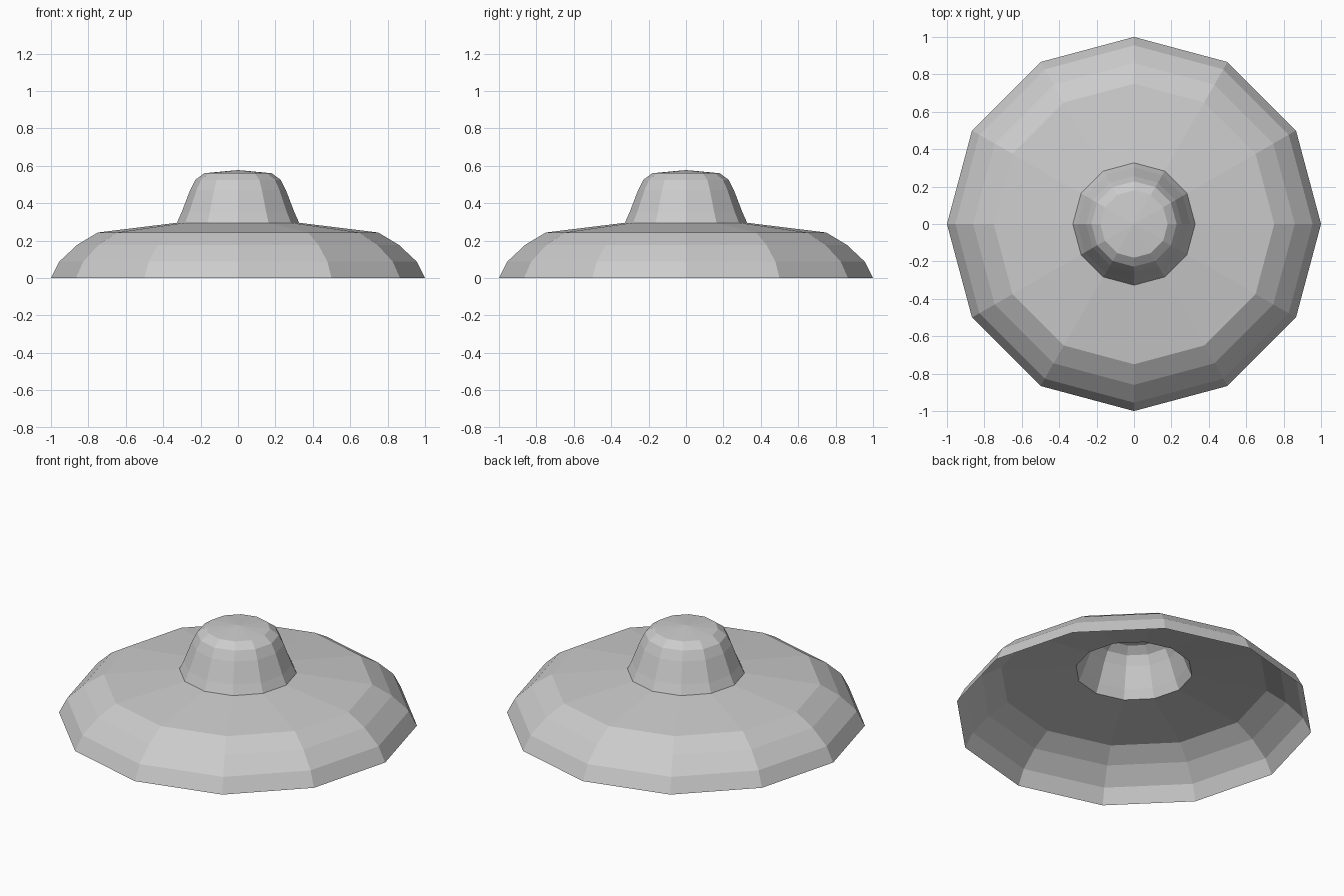
import bpy, bmesh
from math import cos, sin, pi

if "Cube" in bpy.data.objects:
    bpy.data.objects.remove(bpy.data.objects["Cube"])

SIDES = 12

def lathe(name, profile, tip=None):
    """Open faceted surface of revolution, outer ring first; optional apex height."""
    bm = bmesh.new()
    rings = [[bm.verts.new((r * cos(2 * pi * i / SIDES), r * sin(2 * pi * i / SIDES), z))
              for i in range(SIDES)] for r, z in profile]
    for low, high in zip(rings, rings[1:]):
        for i in range(SIDES):
            j = (i + 1) % SIDES
            bm.faces.new((low[i], low[j], high[j], high[i]))
    if tip is not None:
        apex = bm.verts.new((0, 0, tip))
        for i in range(SIDES):
            bm.faces.new((rings[-1][i], rings[-1][(i + 1) % SIDES], apex))
    mesh = bpy.data.meshes.new(name)
    bm.to_mesh(mesh)
    bm.free()
    obj = bpy.data.objects.new(name, mesh)
    bpy.context.collection.objects.link(obj)
    return obj

# Wide drooping brim, open in the middle and underneath
lathe("brim", [(1.0, 0.0), (0.955, 0.088), (0.86, 0.177), (0.75, 0.243), (0.327, 0.295)])

# Hollow crown with a shallow pointed top
lathe("crown", [(0.327, 0.295), (0.302, 0.35), (0.256, 0.47), (0.228, 0.525), (0.18, 0.56)], tip=0.577)
